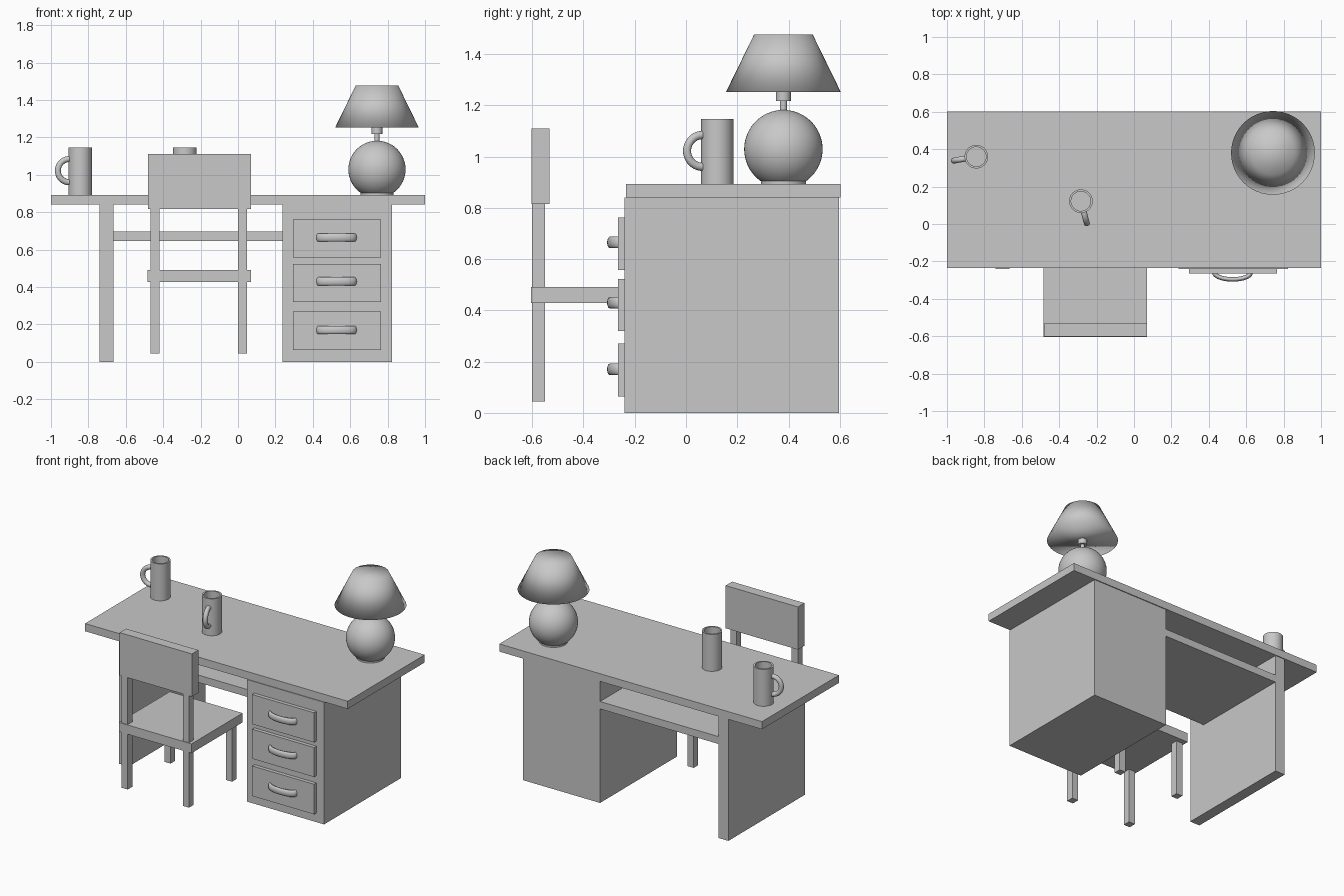
import bpy, bmesh, math
from mathutils import Vector

if "Cube" in bpy.data.objects:
    bpy.data.objects.remove(bpy.data.objects["Cube"])

grey = bpy.data.materials.new("plain grey")
grey.diffuse_color = (0.58, 0.58, 0.58, 1)
grey.use_nodes = True
grey.node_tree.nodes["Principled BSDF"].inputs["Base Color"].default_value = grey.diffuse_color


def finish(name, bm, smooth=None):
    """Turn a bmesh into a named object; smooth is an angle in degrees or None for flat."""
    bmesh.ops.recalc_face_normals(bm, faces=bm.faces[:])
    me = bpy.data.meshes.new(name)
    bm.to_mesh(me)
    bm.free()
    me.materials.append(grey)
    ob = bpy.data.objects.new(name, me)
    bpy.context.collection.objects.link(ob)
    if smooth:
        bpy.ops.object.select_all(action='DESELECT')
        ob.select_set(True)
        bpy.context.view_layer.objects.active = ob
        if smooth >= 180:
            bpy.ops.object.shade_smooth()
        else:
            bpy.ops.object.shade_smooth_by_angle(angle=math.radians(smooth))
    return ob


def box(name, x, y, z):
    bm = bmesh.new()
    bmesh.ops.create_cube(bm, size=1)
    for v in bm.verts:
        v.co = [lo + (c + 0.5) * (hi - lo) for c, (lo, hi) in zip(v.co, (x, y, z))]
    return finish(name, bm)


def lathe(name, profile, centre, smooth=40, n=48):
    """Spin (radius, z) points about a vertical axis; open ends are capped."""
    bm = bmesh.new()
    rings = []
    for r, z in profile:
        rings.append([bm.verts.new((centre[0] + r * math.cos(a), centre[1] + r * math.sin(a), z))
                      for a in (2 * math.pi * i / n for i in range(n))])
    for a, b in zip(rings, rings[1:]):
        for i in range(n):
            bm.faces.new((a[i], a[(i + 1) % n], b[(i + 1) % n], b[i]))
    bm.faces.new(rings[0])
    bm.faces.new(rings[-1])
    return finish(name, bm, smooth)


def tube(name, path, across, r_side, r_across, n=14):
    """Sweep an elliptical section along a planar path; across is the plane's normal."""
    bm = bmesh.new()
    rings = []
    for k, p in enumerate(path):
        t = (path[min(k + 1, len(path) - 1)] - path[max(k - 1, 0)]).normalized()
        side = t.cross(across)
        rings.append([bm.verts.new(p + side * r_side * math.cos(a) + across * r_across * math.sin(a))
                      for a in (2 * math.pi * i / n for i in range(n))])
    for a, b in zip(rings, rings[1:]):
        for i in range(n):
            bm.faces.new((a[i], a[(i + 1) % n], b[(i + 1) % n], b[i]))
    bm.faces.new(rings[0])
    bm.faces.new(rings[-1])
    return finish(name, bm, 50)


# Desk
box("desk_top", (-1, 1), (-0.235, 0.602), (0.84, 0.893))
box("drawer_cabinet", (0.237, 0.824), (-0.24, 0.596), (0, 0.84))
box("side_panel", (-0.74, -0.665), (-0.24, 0.596), (0, 0.84))
box("under_shelf", (-0.665, 0.237), (-0.11, 0.596), (0.647, 0.698))

# Drawers with bowed handles
for i, (z0, z1, hz) in enumerate([(0.063, 0.27, 0.17), (0.32, 0.523, 0.43), (0.558, 0.762, 0.665)]):
    box(f"drawer_front_{i + 1}", (0.293, 0.765), (-0.265, -0.24), (z0, z1))
    arc = [Vector((0.527 - 0.097 * math.cos(a), -0.26 - 0.036 * math.sin(a), hz))
           for a in (math.pi * k / 20 for k in range(21))]
    tube(f"drawer_handle_{i + 1}", arc, Vector((0, 0, 1)), 0.012, 0.023)

# Chair
box("seat", (-0.484, 0.07), (-0.605, -0.05), (0.428, 0.492))
box("backrest", (-0.48, 0.07), (-0.602, -0.532), (0.816, 1.11))
for side, x in (("left", (-0.468, -0.42)), ("right", (0.0, 0.047))):
    box(f"back_leg_{side}", x, (-0.6, -0.55), (0.045, 0.83))
    box(f"front_leg_{side}", x, (-0.133, -0.084), (0.045, 0.44))

# Mugs with ring handles
for i, (cx, cy, deg) in enumerate([(-0.843, 0.36, 190), (-0.284, 0.122, -75)]):
    lathe(f"mug_{i + 1}", [(0.063, 0.893), (0.063, 1.147), (0.052, 1.147), (0.052, 0.915)], (cx, cy))
    out = Vector((math.cos(math.radians(deg)), math.sin(math.radians(deg)), 0))
    up = Vector((0, 0, 1))
    arc = [Vector((cx, cy, 1.022)) + out * (0.06 + 0.062 * math.cos(a)) + up * 0.062 * math.sin(a)
           for a in (math.pi * (k / 20 - 0.5) for k in range(21))]
    tube(f"mug_handle_{i + 1}", arc, out.cross(up), 0.016, 0.016)

# Lamp
lamp = (0.743, 0.38)
lathe("lamp_foot", [(0.088, 0.893), (0.088, 0.908)], lamp)
ball = [(0.153 * math.sin(a), 1.029 - 0.153 * math.cos(a))
        for a in (math.radians(27 + 151 * k / 28) for k in range(29))]
lathe("lamp_ball", ball, lamp, 60)
lathe("lamp_neck", [(0.014, 1.17), (0.014, 1.225)], lamp)
lathe("lamp_socket", [(0.029, 1.217), (0.029, 1.256)], lamp)
lathe("lamp_shade", [(0.224, 1.252), (0.114, 1.477)], lamp, 180)
